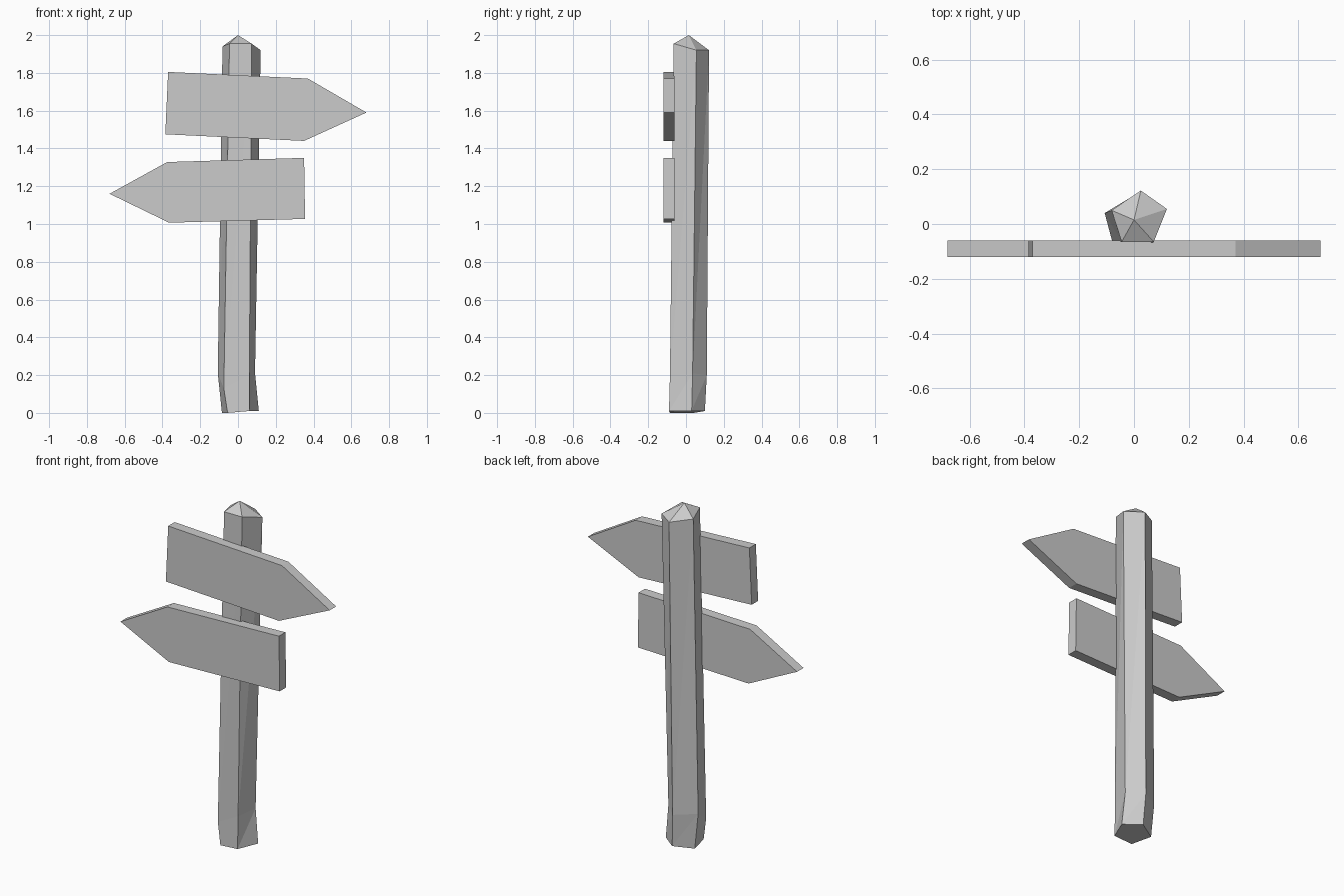
import bpy
import bmesh

cube = bpy.data.objects.get("Cube")
if cube:
    bpy.data.objects.remove(cube, do_unlink=True)

GREY = (0.6, 0.6, 0.6, 1.0)
grey = bpy.data.materials.new("plain grey")
grey.use_nodes = True
grey.diffuse_color = GREY
grey.node_tree.nodes["Principled BSDF"].inputs["Base Color"].default_value = GREY


def finish(name, bm):
    bmesh.ops.recalc_face_normals(bm, faces=bm.faces)
    mesh = bpy.data.meshes.new(name)
    bm.to_mesh(mesh)
    bm.free()
    mesh.materials.append(grey)
    obj = bpy.data.objects.new(name, mesh)
    bpy.context.collection.objects.link(obj)
    return obj


def make_post(name, rings, tip):
    """Skin a stack of five-sided rings and close the top to a point."""
    bm = bmesh.new()
    loops = [[bm.verts.new(p) for p in ring] for ring in rings]
    count = len(loops[0])
    for low, high in zip(loops, loops[1:]):
        for i in range(count):
            j = (i + 1) % count
            bm.faces.new((low[i], low[j], high[j]))
            bm.faces.new((low[i], high[j], high[i]))
    bm.faces.new(loops[0][::-1])
    peak = bm.verts.new(tip)
    for i in range(count):
        bm.faces.new((loops[-1][i], loops[-1][(i + 1) % count], peak))
    return finish(name, bm)


def make_sign(name, outline, front=-0.12, back=-0.06):
    """Extrude an arrow outline into a board."""
    bm = bmesh.new()
    face = bm.faces.new([bm.verts.new((x, front, z)) for x, z in outline])
    grown = bmesh.ops.extrude_face_region(bm, geom=[face], use_keep_orig=True)
    verts = [v for v in grown["geom"] if isinstance(v, bmesh.types.BMVert)]
    bmesh.ops.translate(bm, verts=verts, vec=(0, back - front, 0))
    return finish(name, bm)


# Rough-hewn post: foot, ankle and shoulder rings, each starting front left
foot = [(-0.055, -0.085, 0), (0.06, -0.09, 0.01), (0.11, 0.03, 0.01),
        (0.02, 0.1, 0.01), (-0.085, 0.04, 0)]
ankle = [(-0.075, -0.08, 0.13), (0.06, -0.085, 0.2), (0.09, 0.035, 0.21),
         (0.01, 0.11, 0.2), (-0.107, 0.04, 0.21)]
shoulder = [(-0.045, -0.065, 1.955), (0.072, -0.065, 1.955), (0.12, 0.055, 1.92),
            (0.025, 0.122, 1.92), (-0.082, 0.05, 1.94)]
make_post("post", [foot, ankle, shoulder], (0, 0.015, 2))

# Arrow boards pointing opposite ways
make_sign("upper_sign", [(-0.37, 1.805), (0.37, 1.77), (0.68, 1.59),
                         (0.35, 1.44), (-0.385, 1.475)])
make_sign("lower_sign", [(0.35, 1.35), (-0.375, 1.328), (-0.68, 1.16),
                         (-0.365, 1.007), (0.355, 1.027)])
